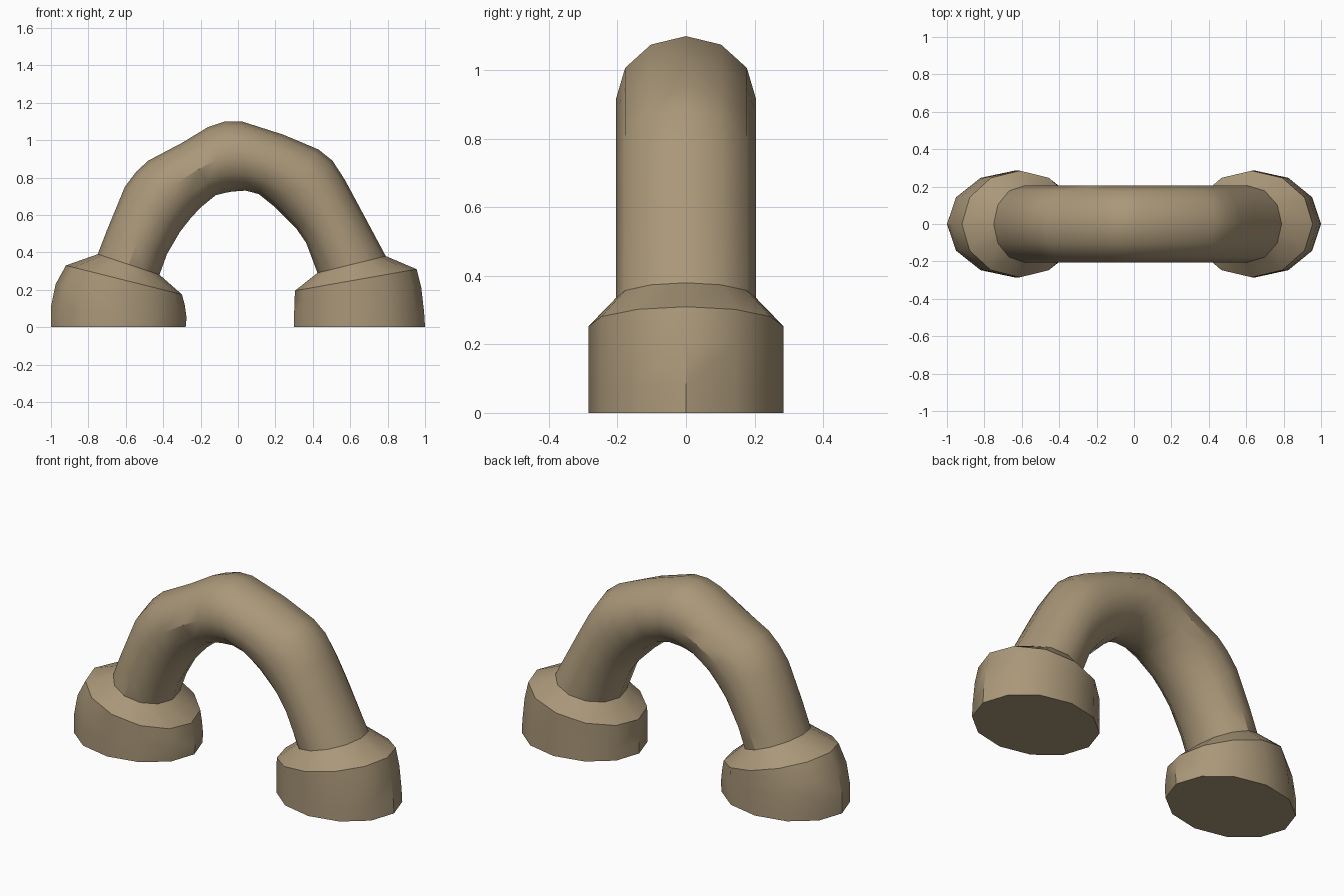
import bpy, bmesh, math

if "Cube" in bpy.data.objects:
    bpy.data.objects.remove(bpy.data.objects["Cube"])

SIDES = 12
mat = bpy.data.materials.new("tan")
mat.diffuse_color = (0.40, 0.31, 0.19, 1)
mat.use_nodes = True
mat.node_tree.nodes["Principled BSDF"].inputs["Base Color"].default_value = mat.diffuse_color


def loft(name, rings, cap=False):
    """Skin 12-sided rings, each (outer x, outer z, inner x, inner z, half depth)."""
    bm = bmesh.new()
    loops = []
    for ox, oz, ix, iz, ry in rings:
        cx, cz, hx, hz = (ox + ix) / 2, (oz + iz) / 2, (ox - ix) / 2, (oz - iz) / 2
        loop = []
        for k in range(SIDES):
            a = math.tau * k / SIDES
            c = math.cos(a)
            loop.append(bm.verts.new((cx + hx * c, ry * math.sin(a), cz + hz * c)))
        loops.append(loop)
    for a, b in zip(loops, loops[1:]):
        for k in range(SIDES):
            j = (k + 1) % SIDES
            bm.faces.new((a[k], a[j], b[j], b[k]))
    if cap:
        bm.faces.new(loops[0])
    bmesh.ops.recalc_face_normals(bm, faces=bm.faces)
    # an open tube may come out inverted: the y-most faces must point outward
    far = max(bm.faces, key=lambda f: f.calc_center_median().y)
    if far.normal.y < 0:
        bmesh.ops.reverse_faces(bm, faces=bm.faces)
    me = bpy.data.meshes.new(name)
    bm.to_mesh(me)
    bm.free()
    me.materials.append(mat)
    ob = bpy.data.objects.new(name, me)
    bpy.context.collection.objects.link(ob)
    bpy.ops.object.select_all(action='DESELECT')
    ob.select_set(True)
    bpy.context.view_layer.objects.active = ob
    bpy.ops.object.shade_smooth_by_angle(angle=math.radians(35))
    return ob


# Bent tube, from left foot over the top to right foot
D = 0.205
arch = [
    (-0.75, 0.39, -0.42, 0.28, D), (-0.70, 0.52, -0.38, 0.39, D),
    (-0.605, 0.75, -0.31, 0.51, D), (-0.545, 0.83, -0.255, 0.58, D),
    (-0.48, 0.89, -0.20, 0.64, D), (-0.30, 0.985, -0.12, 0.705, D),
    (-0.16, 1.07, -0.07, 0.718, D), (-0.07, 1.10, -0.03, 0.725, D),
    (0.02, 1.10, 0.04, 0.73, D), (0.24, 1.03, 0.11, 0.712, D),
    (0.43, 0.95, 0.20, 0.64, D), (0.505, 0.89, 0.26, 0.58, D),
    (0.57, 0.79, 0.31, 0.53, D), (0.64, 0.66, 0.365, 0.45, D),
    (0.79, 0.38, 0.425, 0.29, D),
]
loft("arch_tube", arch)

# Wider feet with sloping shoulders that meet the tube ends
F = 0.285
loft("left_foot", [
    (-1.0, 0, -0.28, 0, F), (-1.0, 0.11, -0.275, 0.05, F),
    (-0.975, 0.23, -0.285, 0.12, F), (-0.92, 0.33, -0.30, 0.175, F), arch[0],
], cap=True)
loft("right_foot", [
    (1.0, 0, 0.30, 0, F), (0.995, 0.08, 0.30, 0.06, F),
    (0.98, 0.21, 0.302, 0.14, F), (0.955, 0.31, 0.305, 0.195, F), arch[-1],
], cap=True)
